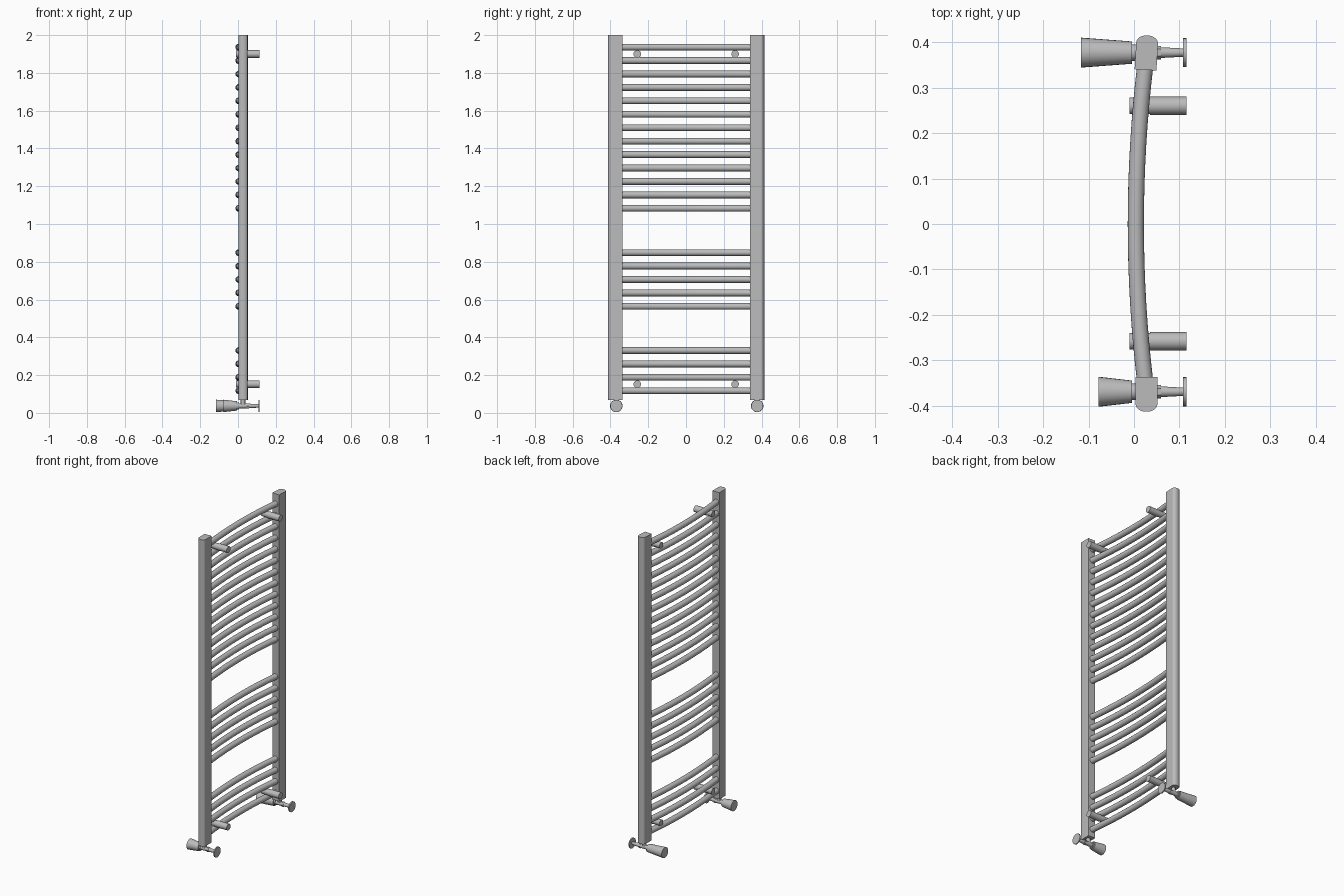
import bpy, bmesh
from math import sin, cos, pi
from mathutils import Vector, Matrix

cube = bpy.data.objects.get("Cube")
if cube:
    bpy.data.objects.remove(cube)

steel = bpy.data.materials.new("satin_grey_metal")
GREY = (0.5, 0.5, 0.5, 1)
steel.diffuse_color = GREY
steel.use_nodes = True
steel.node_tree.nodes["Principled BSDF"].inputs["Base Color"].default_value = GREY


def finish(name, bm, smooth=True):
    bmesh.ops.recalc_face_normals(bm, faces=bm.faces)
    mesh = bpy.data.meshes.new(name)
    bm.to_mesh(mesh)
    bm.free()
    mesh.materials.append(steel)
    obj = bpy.data.objects.new(name, mesh)
    bpy.context.collection.objects.link(obj)
    if smooth:
        bpy.ops.object.select_all(action='DESELECT')
        obj.select_set(True)
        bpy.context.view_layer.objects.active = obj
        bpy.ops.object.shade_smooth_by_angle(angle=0.6)
    return obj


def loft(name, rings):
    """Skin a list of closed point rings and cap both ends."""
    bm = bmesh.new()
    loops = [[bm.verts.new(p) for p in ring] for ring in rings]
    n = len(loops[0])
    for a, b in zip(loops, loops[1:]):
        for i in range(n):
            j = (i + 1) % n
            bm.faces.new((a[i], a[j], b[j], b[i]))
    bm.faces.new(loops[0])
    bm.faces.new(loops[-1])
    return finish(name, bm)


def turned(name, profile, y, z, sides=24):
    """Revolve (x, radius) steps about a line along x."""
    angles = [2 * pi * i / sides for i in range(sides)]
    return loft(name, [[(x, y + r * cos(a), z + r * sin(a)) for a in angles]
                       for x, r in profile])


def upright(name, side, centre, tilt):
    """Vertical post: flat inner face and rounded outer face."""
    half = 0.024
    outline = [Vector((-half, -0.036, 0)), Vector((half, -0.036, 0))]
    outline += [Vector((half * cos(pi * i / 16), 0.023 + 0.017 * sin(pi * i / 16), 0))
                for i in range(17)]
    turn = Matrix.Rotation(tilt, 3, 'Z')
    rings = []
    for z in (0.068, 2.0):
        ring = []
        for p in outline:
            q = turn @ p
            ring.append((0.0275 + q.x, side * (centre + q.y), z))
        rings.append(ring)
    return loft(name, rings)


upright("left_upright", 1, 0.375, -0.06)
upright("right_upright", -1, 0.373, 0)


# Bowed cross bars in three groups
def bar_group(name, z, count):
    rings = []
    for i in range(17):
        y = -0.35 + 0.7 * i / 16
        x = 0.004 + 0.17 * y * y
        direction = Vector((0.34 * y, 1, 0)).normalized()
        across = Vector((direction.y, -direction.x, 0))
        rings.append([Vector((x, y, z)) + 0.0178 * (across * cos(a) + Vector((0, 0, sin(a))))
                      for a in (2 * pi * k / 20 for k in range(20))])
    obj = loft(name, rings)
    array = obj.modifiers.new("repeat", 'ARRAY')
    array.use_relative_offset = False
    array.use_constant_offset = True
    array.constant_offset_displace = (0, 0, 0.0711)
    array.count = count


bar_group("lower_bars", 0.117, 4)
bar_group("middle_bars", 0.564, 5)
bar_group("upper_bars", 1.083, 13)

# Wall brackets: front clamp and rear spacer
for level, z in (("lower", 0.152), ("upper", 1.9)):
    for side, y in (("left", 0.26), ("right", -0.258)):
        turned(f"{level}_{side}_wall_bracket",
               [(-0.01, 0.0185), (0.035, 0.0185), (0.035, 0.02), (0.115, 0.02)], y, z)

# Valves: tapered handle, body, tail pipe, wall flange and riser
for side, y, tip in (("left", 0.377, -0.117), ("right", -0.369, -0.078)):
    z = 0.037
    turned(side + "_valve_handle",
           [(tip, 0.033), (-0.004, 0.0245)], y, z)
    turned(side + "_valve_body",
           [(-0.006, 0.018), (0.004, 0.018), (0.004, 0.013), (0.05, 0.013)], y, z)
    turned(side + "_valve_nut", [(0.046, 0.015), (0.059, 0.015)], y, z, 6)
    turned(side + "_tail_pipe", [(0.055, 0.012), (0.11, 0.009)], y, z)
    turned(side + "_wall_flange", [(0.108, 0.032), (0.115, 0.032)], y, z)
    bm = bmesh.new()
    bmesh.ops.create_cone(bm, cap_ends=True, segments=20, radius1=0.012,
                          radius2=0.012, depth=0.045,
                          matrix=Matrix.Translation((0.0265, y, 0.055)))
    finish(side + "_valve_riser", bm)
